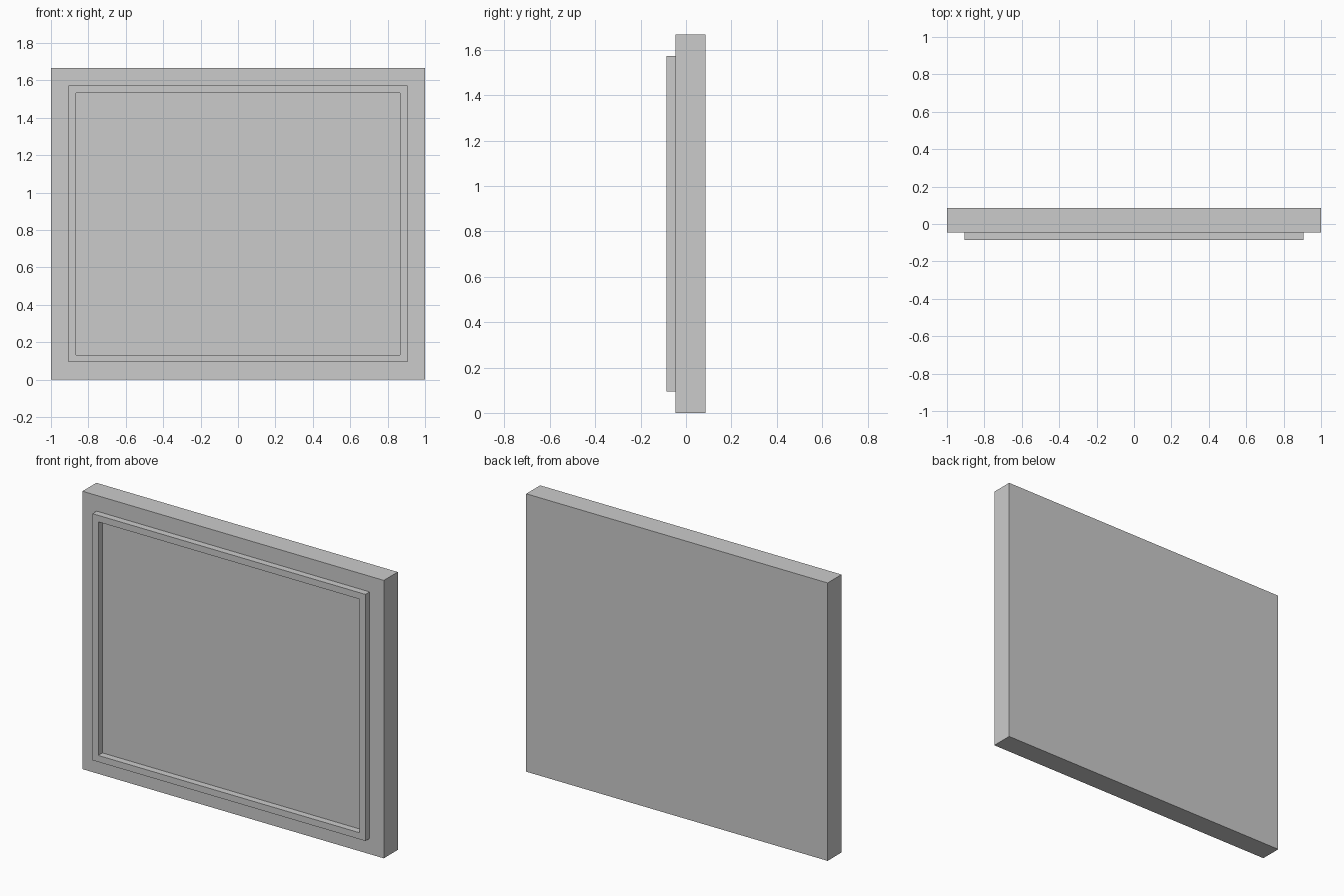
import bpy, bmesh
from mathutils import Matrix, Vector

if "Cube" in bpy.data.objects:
    bpy.data.objects.remove(bpy.data.objects["Cube"])

WIDTH, HEIGHT = 2.0, 1.667
BACK, FACE = 0.086, -0.046      # slab back and front planes (y)
MARGIN, RIM = 0.094, 0.039      # border around the rim, rim width
RAISE, RECESS = 0.04, 0.04      # rim height, recess depth behind rim


def push(bm, face, dy):
    """Extrude one face along y and return the moved face."""
    res = bmesh.ops.extrude_discrete_faces(bm, faces=[face])
    new = res["faces"][0]
    bmesh.ops.translate(bm, verts=new.verts, vec=Vector((0, dy, 0)))
    return new


# Slab
bm = bmesh.new()
size = Matrix.Diagonal((WIDTH, BACK - FACE, HEIGHT, 1))
place = Matrix.Translation((0, (BACK + FACE) / 2, HEIGHT / 2))
bmesh.ops.create_cube(bm, size=1, matrix=place @ size)
bm.normal_update()
front = min(bm.faces, key=lambda f: f.calc_center_median().y)

# Raised rim with a recessed panel inside it
bmesh.ops.inset_region(bm, faces=[front], thickness=MARGIN, use_even_offset=True)
front = push(bm, front, -RAISE)
bm.normal_update()
bmesh.ops.inset_region(bm, faces=[front], thickness=RIM, use_even_offset=True)
push(bm, front, RECESS)
bmesh.ops.recalc_face_normals(bm, faces=bm.faces)

mesh = bpy.data.meshes.new("framed_panel")
bm.to_mesh(mesh)
bm.free()
panel = bpy.data.objects.new("framed_panel", mesh)
bpy.context.collection.objects.link(panel)
